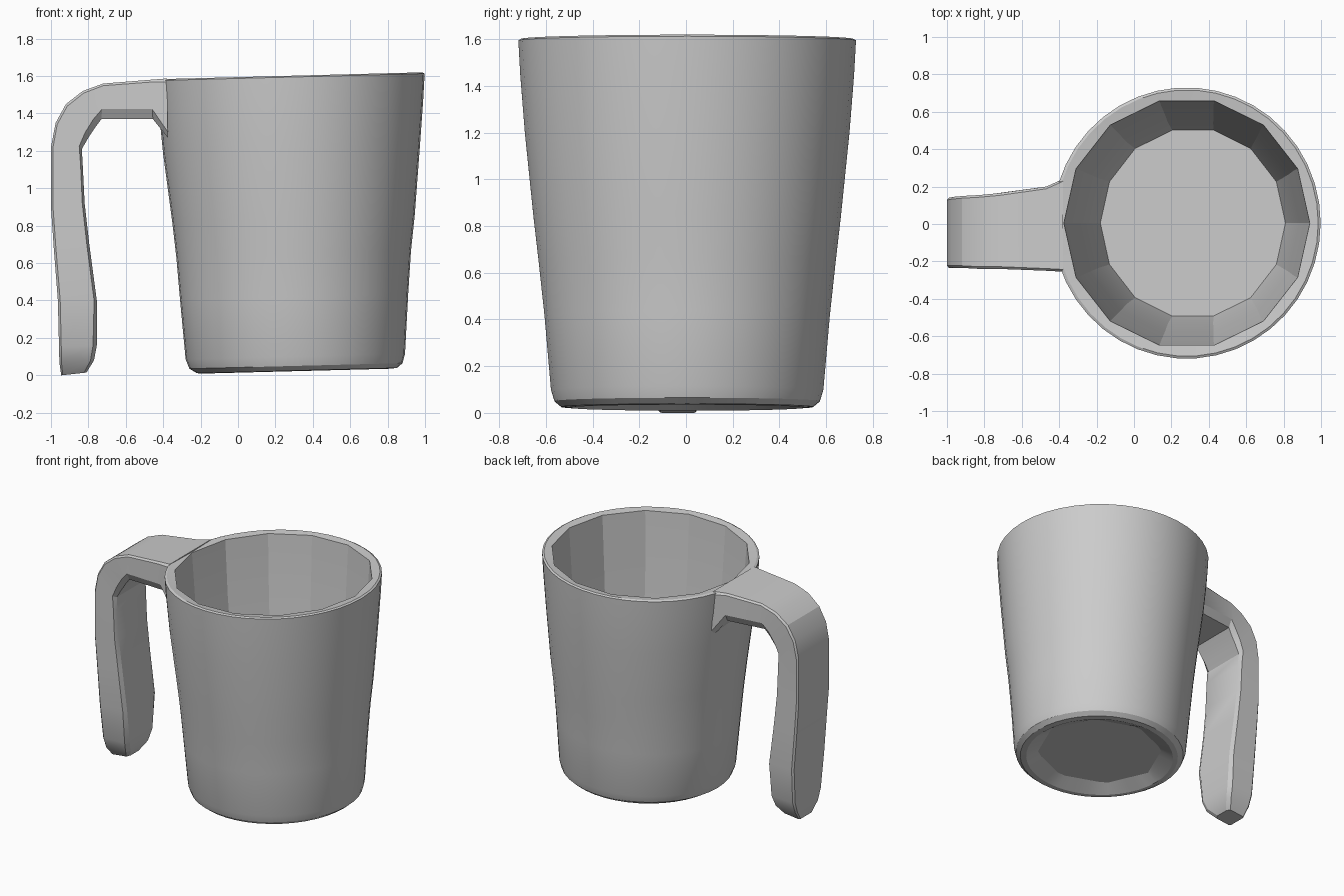
import bpy, bmesh, math

SEGS = 42
SIDES = 14      # flat facets inside the cup
TILT = 0.026


def loft(name, rings):
    """Skin a list of closed rings with quads and cap both ends."""
    bm = bmesh.new()
    loops = [[bm.verts.new(p) for p in ring] for ring in rings]
    for a, b in zip(loops, loops[1:]):
        n = len(a)
        for i in range(n):
            j = (i + 1) % n
            bm.faces.new((a[i], a[j], b[j], b[i]))
    bm.faces.new(loops[0])
    bm.faces.new(loops[-1])
    bmesh.ops.recalc_face_normals(bm, faces=bm.faces)
    mesh = bpy.data.meshes.new(name)
    bm.to_mesh(mesh)
    bm.free()
    ob = bpy.data.objects.new(name, mesh)
    bpy.context.collection.objects.link(ob)
    bpy.ops.object.select_all(action='DESELECT')
    ob.select_set(True)
    bpy.context.view_layer.objects.active = ob
    bpy.ops.object.shade_smooth_by_angle(angle=math.radians(22))
    return ob


def oval(z, x0, x1, ry, sides=0):
    """Slightly tilted ring spanning x0..x1, optionally with flat sides."""
    cx, rx = (x0 + x1) / 2, (x1 - x0) / 2
    pts = []
    for i in range(SEGS):
        a = 2 * math.pi * i / SEGS
        k = 1
        if sides:
            step = 2 * math.pi / sides
            k = math.cos(step / 2) / math.cos((a + 1e-6) % step - step / 2)
        x = cx + k * rx * math.cos(a)
        pts.append((x, 0.005 + k * ry * math.sin(a), z + TILT * (x - 0.3)))
    return pts


# Cup: recessed underside, outer wall, rim, faceted inner wall, inner floor
cup_profile = [
    (0.07, -0.12, 0.74, 0.42, 8),
    (0.022, -0.19, 0.81, 0.50),
    (0.025, -0.22, 0.85, 0.54),
    (0.05, -0.26, 0.88, 0.57),
    (0.10, -0.28, 0.893, 0.585),
    (0.42, -0.31, 0.91, 0.613),
    (0.65, -0.33, 0.925, 0.638),
    (0.84, -0.352, 0.945, 0.66),
    (1.20, -0.40, 0.972, 0.697),
    (1.45, -0.425, 0.99, 0.717),
    (1.595, -0.435, 0.998, 0.725),
    (1.602, -0.42, 0.985, 0.712),
    (1.595, -0.375, 0.94, 0.67, SIDES),
    (1.20, -0.345, 0.915, 0.645, SIDES),
    (0.80, -0.295, 0.885, 0.60, SIDES),
    (0.30, -0.24, 0.845, 0.55, SIDES),
    (0.11, -0.18, 0.81, 0.51, SIDES),
]
loft("cup_body", [oval(*p) for p in cup_profile])

# Handle: outer (x, z), inner (x, z), front y, back y, chamfer start
handle_sections = [
    (-0.38, 1.587, -0.375, 1.27, -0.255, 0.24, 0.9),
    (-0.47, 1.58, -0.455, 1.37, -0.25, 0.20, 0.75),
    (-0.72, 1.56, -0.73, 1.37, -0.24, 0.165, 0.72),
    (-0.83, 1.52, -0.76, 1.33, -0.24, 0.155, 0.8),
    (-0.92, 1.45, -0.80, 1.27, -0.235, 0.15, 0.85),
    (-0.975, 1.35, -0.835, 1.21, -0.235, 0.145, 0.9),
    (-1.0, 1.22, -0.83, 1.12, -0.235, 0.14, 0.93),
    (-1.0, 0.90, -0.82, 0.92, -0.235, 0.14, 0.93),
    (-0.985, 0.68, -0.795, 0.70, -0.23, 0.14, 0.93),
    (-0.963, 0.40, -0.755, 0.40, -0.23, 0.14, 0.93),
    (-0.957, 0.15, -0.755, 0.16, -0.20, 0.12, 0.9),
    (-0.955, 0.07, -0.77, 0.08, -0.17, 0.09, 0.9),
    (-0.945, 0.00, -0.81, 0.015, -0.11, 0.04, 0.9),
]


def handle_ring(xo, zo, xi, zi, y0, y1, t):
    """Flat section with small outer chamfers and larger inner ones."""
    def at(s, y):
        return (xo + (xi - xo) * s, y, zo + (zi - zo) * s)
    c, d = 0.012, 0.03
    return [at(0, y0 + c), at(0, y1 - c), at(0.06, y1), at(t, y1),
            at(1, y1 - d), at(1, y0 + d), at(t, y0), at(0.06, y0)]


loft("handle", [handle_ring(*s) for s in handle_sections])
